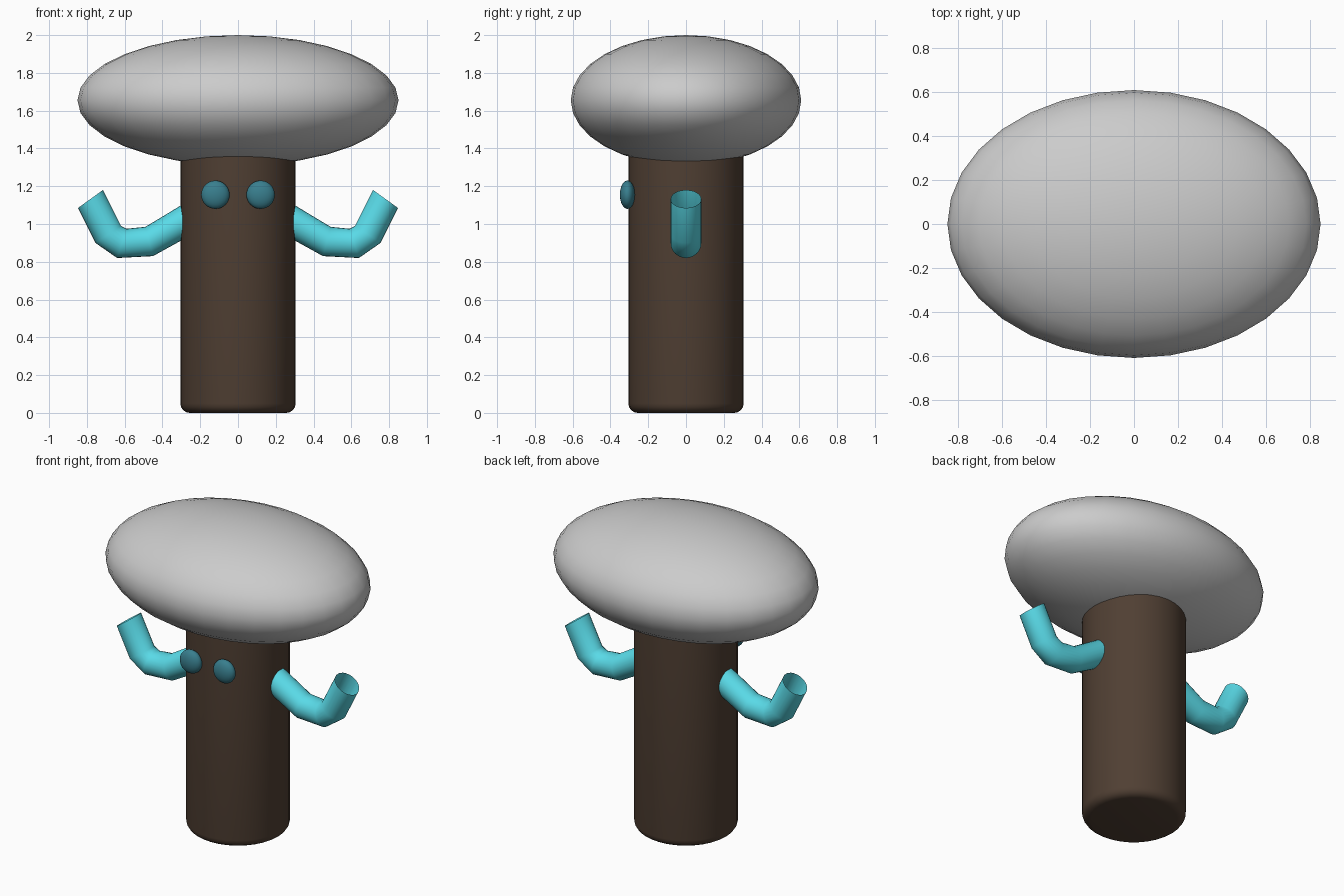
import bpy, bmesh
from math import pi, cos, sin, radians
from mathutils import Vector

if "Cube" in bpy.data.objects:
    bpy.data.objects.remove(bpy.data.objects["Cube"])


def material(name, color):
    m = bpy.data.materials.new(name)
    m.diffuse_color = (*color, 1)
    m.use_nodes = True
    m.node_tree.nodes["Principled BSDF"].inputs["Base Color"].default_value = m.diffuse_color
    return m


bark = material("bark_brown", (0.08, 0.05, 0.033))
cyan = material("arm_cyan", (0.1, 0.7, 0.8))
teal = material("eye_teal", (0.04, 0.21, 0.27))


def finish(name, bm, mat=None):
    me = bpy.data.meshes.new(name)
    bmesh.ops.recalc_face_normals(bm, faces=bm.faces)
    bm.to_mesh(me)
    bm.free()
    ob = bpy.data.objects.new(name, me)
    bpy.context.collection.objects.link(ob)
    if mat:
        me.materials.append(mat)
    bpy.ops.object.select_all(action='DESELECT')
    bpy.context.view_layer.objects.active = ob
    ob.select_set(True)
    bpy.ops.object.shade_smooth_by_angle(angle=radians(50))
    return ob


def ellipsoid(name, center, radii, segs, rings, mat=None):
    bm = bmesh.new()
    bmesh.ops.create_uvsphere(bm, u_segments=segs, v_segments=rings, radius=1)
    bmesh.ops.scale(bm, vec=radii, verts=bm.verts)
    bmesh.ops.translate(bm, vec=center, verts=bm.verts)
    return finish(name, bm, mat)


def loft(rings, cap=False):
    """Skin a list of equal-sized point rings."""
    bm = bmesh.new()
    vs = [[bm.verts.new(p) for p in r] for r in rings]
    n = len(vs[0])
    for a, b in zip(vs, vs[1:]):
        for i in range(n):
            j = (i + 1) % n
            bm.faces.new((a[i], a[j], b[j], b[i]))
    if cap:
        bm.faces.new(vs[0])
        bm.faces.new(vs[-1])
    return bm


# Trunk: cylinder with a rounded foot, top buried in the cap
R, B, N = 0.305, 0.05, 32
profile = [(R - B + B * sin(t * pi / 8), B - B * cos(t * pi / 8)) for t in range(5)]
profile.append((R, 1.45))
finish("trunk", loft([[(r * cos(2 * pi * i / N), r * sin(2 * pi * i / N), z)
                       for i in range(N)] for r, z in profile], True), bark)

# Cap: wide ellipsoid
ellipsoid("cap", (0, 0, 1.655), (0.85, 0.61, 0.345), 32, 16)

# Eyes: flattened spheres on the front of the trunk
for side, s in (("left", -1), ("right", 1)):
    ellipsoid(side + "_eye", (s * 0.12, -0.31, 1.155), (0.075, 0.04, 0.075), 24, 16, teal)

# Arms: open bent tubes, each ring given by its upper and lower x, z points
bends = [((0.25, 1.13), (0.16, 0.99)), ((0.49, 0.985), (0.45, 0.83)),
         ((0.59, 0.975), (0.64, 0.82)), ((0.62, 0.99), (0.755, 0.9)),
         ((0.715, 1.18), (0.847, 1.085))]
for side, s in (("left", -1), ("right", 1)):
    rings = []
    for up, lo in bends:
        u, l = Vector((s * up[0], 0, up[1])), Vector((s * lo[0], 0, lo[1]))
        mid, half = (u + l) / 2, (u - l) / 2
        rings.append([mid + half * cos(2 * pi * i / 24)
                      + Vector((0, 0.081 * sin(2 * pi * i / 24), 0)) for i in range(24)])
    finish(side + "_arm", loft(rings), cyan)
